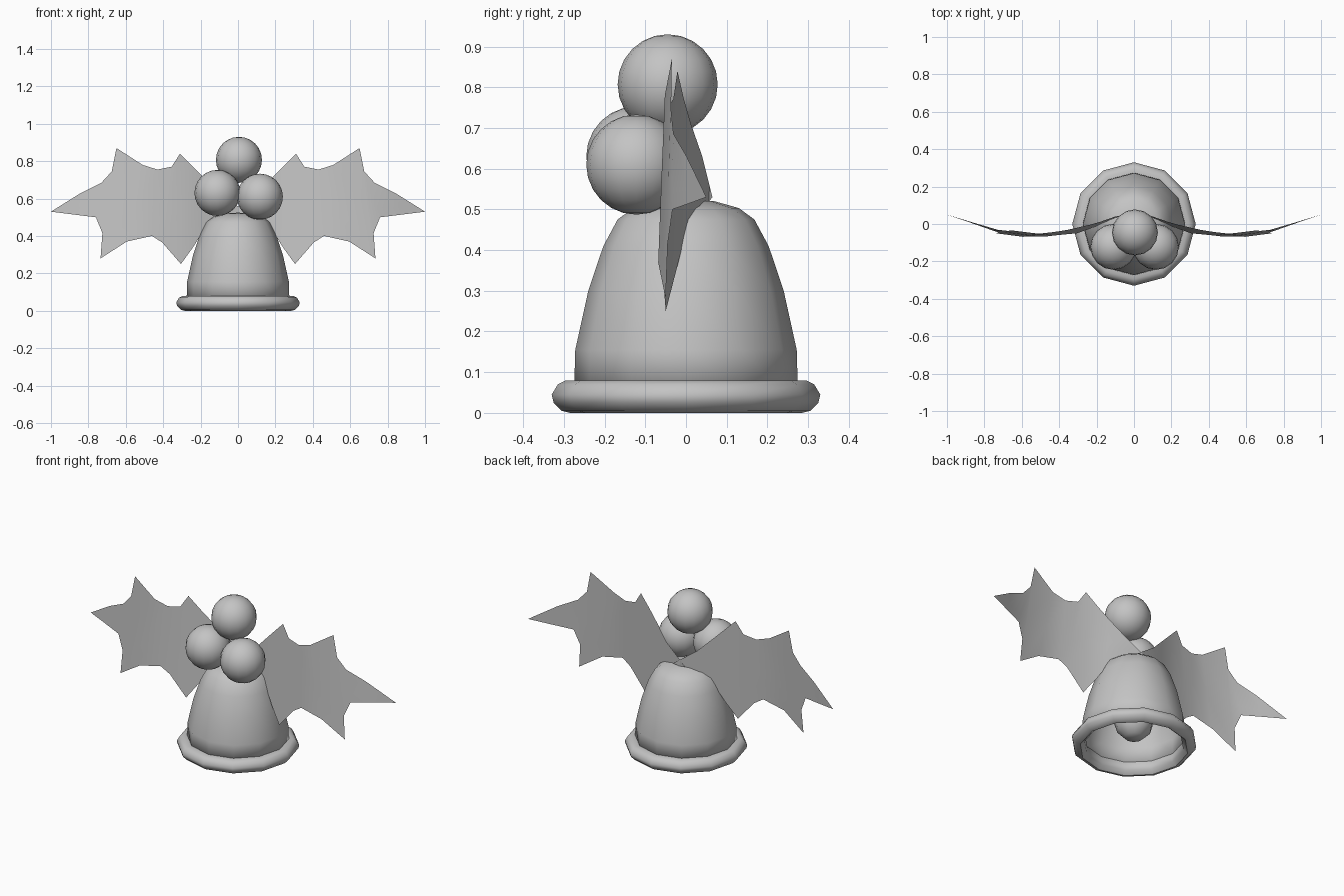
import bpy, bmesh, math

cube = bpy.data.objects.get("Cube")
if cube:
    bpy.data.objects.remove(cube, do_unlink=True)

grey = bpy.data.materials.new("plain grey")
grey.use_nodes = True
COLOUR = (0.55, 0.55, 0.55, 1)
grey.diffuse_color = COLOUR
grey.node_tree.nodes["Principled BSDF"].inputs["Base Color"].default_value = COLOUR


def finish(obj, angle=50):
    obj.data.materials.append(grey)
    bpy.ops.object.select_all(action="DESELECT")
    obj.select_set(True)
    bpy.context.view_layer.objects.active = obj
    bpy.ops.object.shade_smooth_by_angle(angle=math.radians(angle))
    return obj


def from_bmesh(name, bm):
    mesh = bpy.data.meshes.new(name)
    bm.to_mesh(mesh)
    bm.free()
    obj = bpy.data.objects.new(name, mesh)
    bpy.context.collection.objects.link(obj)
    return finish(obj)


def lathe(name, profile, sides, closed=False):
    """Spin an (radius, height) profile around z."""
    bm = bmesh.new()
    verts = [bm.verts.new((0, r, z)) for r, z in profile]
    edges = [bm.edges.new(p) for p in zip(verts, verts[1:])]
    if closed:
        edges.append(bm.edges.new((verts[-1], verts[0])))
    bmesh.ops.spin(bm, geom=verts + edges, cent=(0, 0, 0), axis=(0, 0, 1),
                   angle=math.tau, steps=sides, use_duplicate=False)
    bmesh.ops.remove_doubles(bm, verts=bm.verts, dist=0.0005)
    bmesh.ops.recalc_face_normals(bm, faces=bm.faces)
    return from_bmesh(name, bm)


# Hollow bell body
bell = lathe("bell_body", [(0, 0.525), (0.07, 0.52), (0.13, 0.503), (0.168, 0.475),
                           (0.203, 0.41), (0.24, 0.30), (0.272, 0.155),
                           (0.275, 0.05)], 12)
shell = bell.modifiers.new("thickness", "SOLIDIFY")
shell.thickness = 0.01

# Rolled lip round the mouth
lathe("bell_rim", [(0.262, 0.02), (0.285, 0), (0.305, 0.005), (0.325, 0.025),
                   (0.33, 0.045), (0.315, 0.07), (0.295, 0.08), (0.268, 0.08),
                   (0.258, 0.05)], 12, closed=True)

# Clapper hanging inside
lathe("clapper", [(0, 0.06), (0.05, 0.07), (0.09, 0.11), (0.105, 0.16), (0.085, 0.21),
                  (0.04, 0.27), (0.02, 0.35), (0.02, 0.515)], 10)

# Berries
for name, place in (("top_berry", (0.005, -0.045, 0.807)),
                    ("right_berry", (-0.11, -0.122, 0.63)),
                    ("left_berry", (0.117, -0.122, 0.61))):
    bpy.ops.mesh.primitive_uv_sphere_add(segments=16, ring_count=12, radius=0.123,
                                         location=place)
    berry = bpy.context.object
    berry.name = name
    finish(berry, 60)

# Holly leaves: upper and lower spiky edges joined across a midrib
UPPER = [(0.10, 0.63), (0.18, 0.71), (0.24, 0.77), (0.31, 0.84), (0.355, 0.77),
         (0.43, 0.755), (0.51, 0.78), (0.65, 0.87), (0.675, 0.745), (0.73, 0.685),
         (0.84, 0.63)]
LOWER = [(0.10, 0.49), (0.19, 0.42), (0.24, 0.34), (0.305, 0.25), (0.405, 0.365),
         (0.46, 0.40), (0.595, 0.37), (0.735, 0.28), (0.725, 0.415), (0.76, 0.50),
         (0.88, 0.515)]
BEND = [(-0.04, 0.065), (0, 0.05), (0.1, 0.035), (0.2, -0.005), (0.3, -0.035),
        (0.5, -0.065), (0.6, -0.06), (0.75, -0.035), (0.85, 0), (1, 0.05)]


def bend(x):
    for (x0, y0), (x1, y1) in zip(BEND, BEND[1:]):
        if x <= x1:
            return y0 + (y1 - y0) * (x - x0) / (x1 - x0)
    return BEND[-1][1]


def leaf(name, side):
    bm = bmesh.new()

    def vert(x, z):
        return bm.verts.new((side * x, bend(x) + 0.05 * (z - 0.53), z))

    base, tip = vert(-0.04, 0.53), vert(1, 0.53)
    rows = [(vert(*u), vert((u[0] + l[0]) / 2, 0.55), vert(*l))
            for u, l in zip(UPPER, LOWER)]
    for end, row in ((base, rows[0]), (tip, rows[-1])):
        bm.faces.new((end, row[0], row[1]))
        bm.faces.new((end, row[1], row[2]))
    for a, b in zip(rows, rows[1:]):
        for i in (0, 1):
            bm.faces.new((a[i], b[i], b[i + 1], a[i + 1]))
    bmesh.ops.recalc_face_normals(bm, faces=bm.faces)
    # Blades face the front
    if sum(f.normal.y * f.calc_area() for f in bm.faces) > 0:
        bmesh.ops.reverse_faces(bm, faces=bm.faces)
    from_bmesh(name, bm)


leaf("left_leaf", 1)
leaf("right_leaf", -1)
